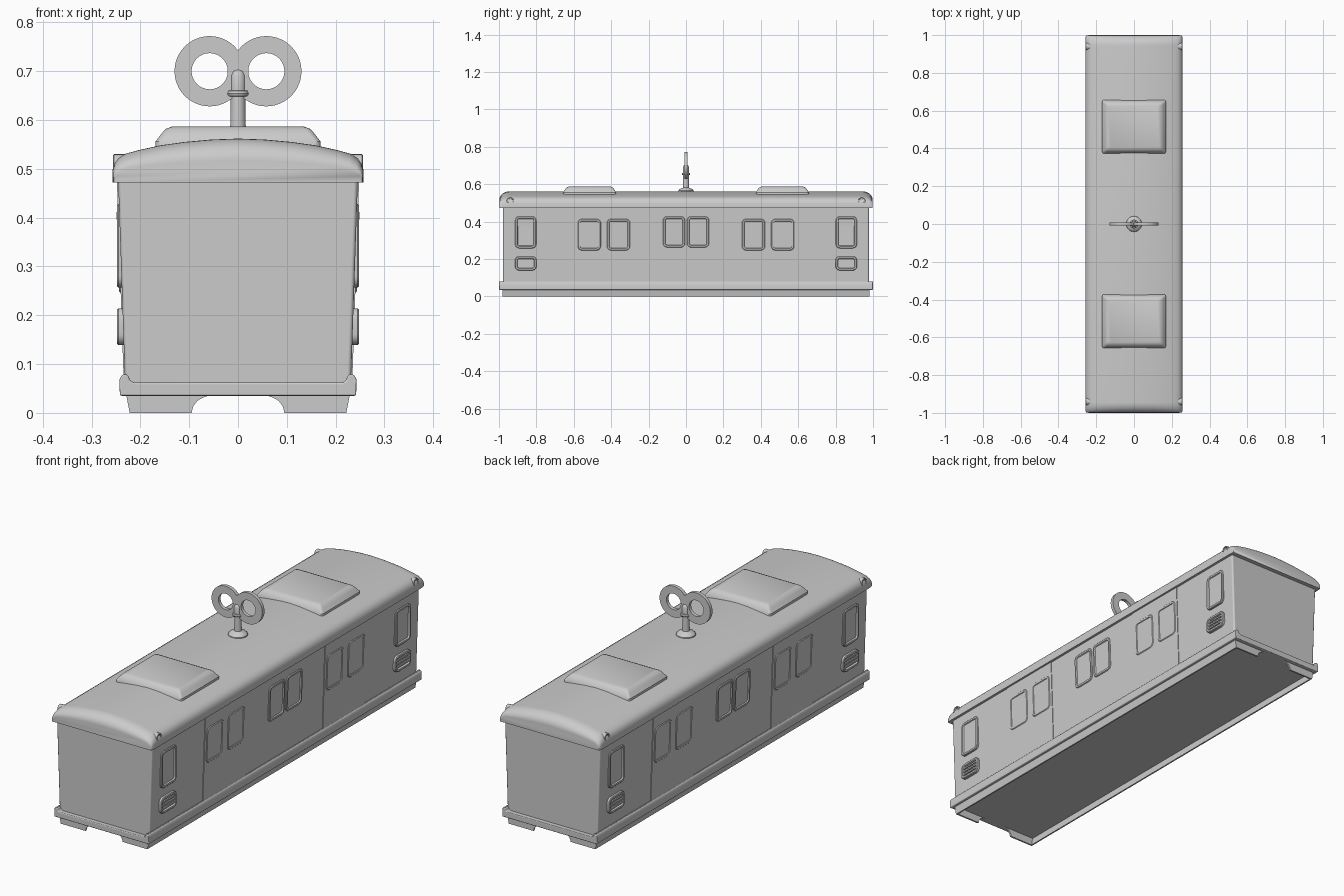
import bpy, bmesh
from math import sin, cos, pi, radians
from mathutils import Matrix

if "Cube" in bpy.data.objects:
    bpy.data.objects.remove(bpy.data.objects["Cube"])


def finish(name, bm, bevel=0, angle=35):
    bmesh.ops.remove_doubles(bm, verts=bm.verts, dist=1e-5)
    bmesh.ops.recalc_face_normals(bm, faces=bm.faces)
    me = bpy.data.meshes.new(name)
    bm.to_mesh(me)
    bm.free()
    ob = bpy.data.objects.new(name, me)
    bpy.context.collection.objects.link(ob)
    if bevel:
        m = ob.modifiers.new("bevel", "BEVEL")
        m.width, m.segments, m.limit_method = bevel, 3, 'ANGLE'
        m.angle_limit = radians(40)
    for p in me.polygons:
        p.use_smooth = True
    if not bevel:
        me.set_sharp_from_angle(angle=radians(angle))
    else:
        m.harden_normals = True
    return ob


def loft(bm, rings, cap=True):
    """Skin a list of closed point rings."""
    loops = [[bm.verts.new(p) for p in r] for r in rings]
    n = len(loops[0])
    for a, b in zip(loops, loops[1:]):
        for i in range(n):
            bm.faces.new((a[i], a[(i + 1) % n], b[(i + 1) % n], b[i]))
    if cap:
        bm.faces.new(loops[0])
        bm.faces.new(loops[-1])


def prism(name, pts, y0, y1, bevel=0):
    bm = bmesh.new()
    loft(bm, [[(x, y, z) for x, z in pts] for y in (y0, y1)])
    return finish(name, bm, bevel)


def lathe(name, prof, matrix, steps=32, closed=False):
    """Turn (radius, height) points around z, then place by matrix."""
    bm = bmesh.new()
    rings = [[(r * cos(2 * pi * i / steps), r * sin(2 * pi * i / steps), h) for r, h in prof]
             for i in range(steps + 1)]
    loops = [[bm.verts.new(p) for p in r] for r in rings]
    n = len(prof)
    for a, b in zip(loops, loops[1:]):
        for i in range(n if closed else n - 1):
            bm.faces.new((a[i], a[(i + 1) % n], b[(i + 1) % n], b[i]))
    bmesh.ops.remove_doubles(bm, verts=bm.verts, dist=1e-5)
    bmesh.ops.dissolve_degenerate(bm, edges=bm.edges, dist=1e-5)
    bm.transform(matrix)
    return finish(name, bm)


def mirrored(half):
    return half + [(-x, z) for x, z in reversed(half) if abs(x) > 1e-6]


def wall(z):
    return 0.231 + (z - 0.06) * 0.034


def rounded_rect(y0, y1, z0, z1, r, seg=5):
    pts = []
    for cy, cz, a0 in ((y1 - r, z1 - r, 0), (y0 + r, z1 - r, 90),
                       (y0 + r, z0 + r, 180), (y1 - r, z0 + r, 270)):
        for i in range(seg + 1):
            a = radians(a0 + 90 * i / seg)
            pts.append((cy + r * cos(a), cz + r * sin(a)))
    return pts


def frame(name, side, y, w, z0, z1, surf, deep):
    """Raised rounded frame with a sunken pane on a side wall."""
    bm = bmesh.new()
    rings = []
    for inset, d in ((0, -0.02), (0, -0.003), (0.003, 0), (0.011, 0), (0.014, -deep)):
        pts = rounded_rect(y - w / 2 + inset, y + w / 2 - inset, z0 + inset, z1 - inset,
                           0.022 - inset)
        rings.append([(side * (surf(b) + d), a, b) for a, b in pts])
    loft(bm, rings)
    return finish(name, bm)


# Tapered car body
prism("body", [(-0.231, 0.05), (0.231, 0.05), (0.246, 0.49), (-0.246, 0.49)],
      -0.978, 0.978, 0.008)

# Skirt: tall along the sides, lower across the ends
prism("skirt", mirrored([(0.242, 0.035), (0.243, 0.068), (0.239, 0.077), (0.232, 0.08),
                         (0.225, 0.077), (0.221, 0.066), (0.213, 0.062)]), -1, 1, 0.006)

# Hollow plinth: thin side rails and notched end walls
for s in (-1, 1):
    prism("plinth_side", [(s * x, z) for x, z in
          ((0.222, 0), (0.215, 0), (0.221, 0.037), (0.229, 0.037))], -0.98, 0.98)
    for e in (-1, 1):
        prism("plinth_end", [(s * x, z) for x, z in
              ((0.222, 0), (0.095, 0), (0.092, 0.013), (0.083, 0.025), (0.07, 0.032),
               (0.055, 0.037), (0.229, 0.037))], e * 0.98, e * 0.972)

# Domed roof, rolled over at both ends
half = [(0.257, 0.472), (0.257, 0.498), (0.253, 0.511), (0.245, 0.522), (0.23, 0.531),
        (0.205, 0.538), (0.16, 0.548), (0.11, 0.555), (0.055, 0.56), (0, 0.562)]
section = mirrored(half)
stations = []
for i in range(9):
    a = pi / 2 * (1 - i / 8)
    stations.append((0.998 - 0.055 * (1 - sin(a)), 0.5 + 0.5 * cos(a), 1 - 0.012 * sin(a) ** 6))
stations += [(-y, s, k) for y, s, k in reversed(stations)]
bm = bmesh.new()
loft(bm, [[(x * k, y, 0.472 + (z - 0.472) * s) for x, z in section] for y, s, k in stations])
finish("roof", bm, angle=50)

# Roof vent boxes
for e in (-1, 1):
    bm = bmesh.new()
    rings = []
    for z, hx, hy in ((0.53, 0.17, 0.142), (0.556, 0.169, 0.142), (0.573, 0.156, 0.131),
                      (0.582, 0.148, 0.124), (0.587, 0.134, 0.112)):
        rings.append([(a, e * 0.515 + b, z) for a, b in rounded_rect(-hx, hx, -hy, hy, 0.012, 3)])
    loft(bm, rings)
    finish("roof_vent", bm)

# Corner lamps
for s in (-1, 1):
    for e in (-1, 1):
        lathe("corner_lamp", [(0, 0), (0.019, 0), (0.019, 0.027), (0.017, 0.029), (0.013, 0.029),
                              (0.012, 0.022), (0, 0.022)],
              Matrix.Translation((s * 0.227, e * 0.94, 0.511)) @ Matrix.Rotation(s * pi / 2, 4, 'Y'), 20)

# Windows, doors and grilles on both sides
for s in (-1, 1):
    for e in (-1, 1):
        frame("end_window", s, e * 0.857, 0.113, 0.257, 0.428, lambda z: 0.248, 0.006)
        frame("grille_frame", s, e * 0.857, 0.115, 0.139, 0.214, lambda z: 0.248, 0.008)
        for z in (0.161, 0.1765, 0.192):
            bm = bmesh.new()
            bmesh.ops.create_cube(bm, size=1, matrix=Matrix.Translation((s * 0.24, e * 0.857, z))
                                  @ Matrix.Diagonal((0.012, 0.09, 0.007, 1)))
            finish("grille_slat", bm)
        prism("door", [(s * (wall(z) + d), z) for z, d in
              ((0.07, -0.01), (0.07, 0.003), (0.48, 0.003), (0.48, -0.01))],
              e * 0.285, e * 0.592)
        for y in (0.361, 0.517):
            frame("door_window", s, e * y, 0.123, 0.246, 0.414, lambda z: wall(z) + 0.006, 0.005)
        frame("middle_window", s, e * 0.064, 0.118, 0.262, 0.428, lambda z: wall(z) + 0.005, 0.005)

# Wind-up key: flared mount, shaft with collar, and two rings
lathe("key_shaft", [(0, 0.55), (0.042, 0.55), (0.041, 0.565), (0.035, 0.572), (0.024, 0.578),
                    (0.016, 0.581), (0.015, 0.648), (0.021, 0.649), (0.023, 0.654),
                    (0.021, 0.66), (0.016, 0.661), (0.016, 0.69), (0.012, 0.7),
                    (0.006, 0.704), (0, 0.705)], Matrix())
for s in (-1, 1):
    lathe("key_ring", [(0.037, -0.008), (0.072, -0.008), (0.072, 0.008), (0.037, 0.008)],
          Matrix.Translation((s * 0.058, 0, 0.7)) @ Matrix.Rotation(pi / 2, 4, 'X'), 48, True)
